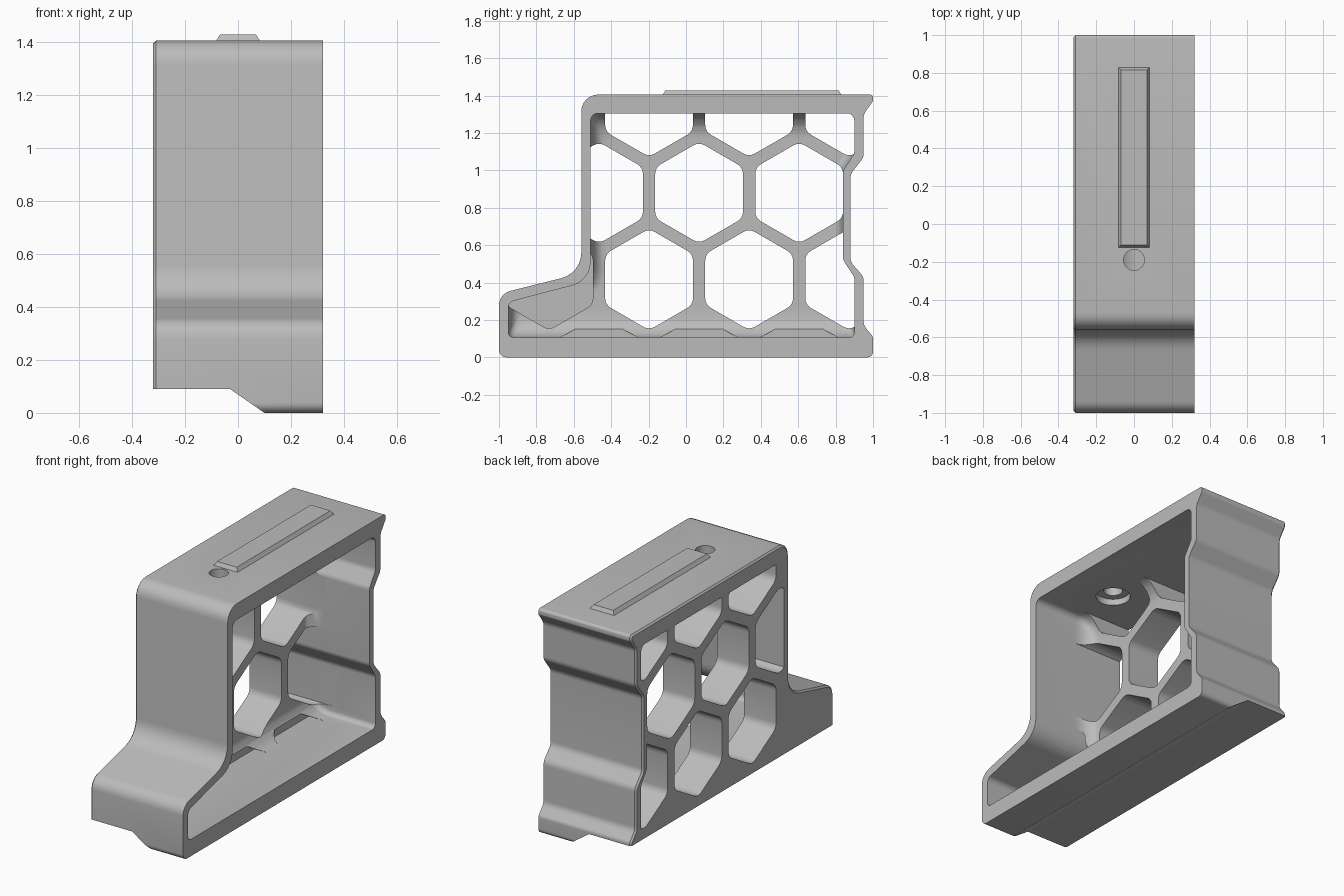
import bpy, bmesh, math
from mathutils import Vector

if "Cube" in bpy.data.objects:
    bpy.data.objects.remove(bpy.data.objects["Cube"])

grey = bpy.data.materials.new("plain grey")
grey.diffuse_color = (0.5, 0.5, 0.5, 1)
grey.use_nodes = True
grey.node_tree.nodes["Principled BSDF"].inputs["Base Color"].default_value = grey.diffuse_color


def inset(corners, dists):
    """Move each edge of a counter-clockwise outline inwards by its own distance."""
    n = len(corners)
    pts = [Vector(c[:2]) for c in corners]
    out = []
    for i in range(n):
        d1 = (pts[i] - pts[i - 1]).normalized()
        d2 = (pts[(i + 1) % n] - pts[i]).normalized()
        n1, n2 = Vector((-d1.y, d1.x)), Vector((-d2.y, d2.x))
        a, b = dists[i - 1], dists[i]
        det = n1.x * n2.y - n1.y * n2.x
        off = Vector(((a * n2.y - b * n1.y) / det, (b * n1.x - a * n2.x) / det))
        out.append((*(pts[i] + off), corners[i][2]))
    return out


def rounded(corners, seg=6):
    """Round the corners of an outline."""
    n = len(corners)
    pts = [Vector(c[:2]) for c in corners]
    out = []
    for i in range(n):
        p = pts[i]
        a, b = pts[i - 1] - p, pts[(i + 1) % n] - p
        half = a.angle(b) / 2
        t = min(corners[i][2] / math.tan(half), 0.47 * a.length, 0.47 * b.length)
        p0, p1 = p + a.normalized() * t, p + b.normalized() * t
        r = t * math.tan(half)
        c = p + (a.normalized() + b.normalized()).normalized() * r / math.sin(half)
        v0, v1 = p0 - c, p1 - c
        sweep = v0.angle(v1)
        for k in range(seg + 1):
            f = k / seg
            out.append(c + (v0 * math.sin((1 - f) * sweep) + v1 * math.sin(f * sweep)) / math.sin(sweep))
    return out


def loft(bm, loops):
    """Skin (x, outline) loops along x and cap both ends."""
    rows = [[bm.verts.new((x, p[0], p[1])) for p in pts] for x, pts in loops]
    n = len(rows[0])
    for r0, r1 in zip(rows, rows[1:]):
        for i in range(n):
            j = (i + 1) % n
            bm.faces.new((r0[i], r0[j], r1[j], r1[i]))
    bm.faces.new(rows[0][::-1])
    bm.faces.new(rows[-1])


def finish(name, bm):
    bmesh.ops.recalc_face_normals(bm, faces=bm.faces)
    me = bpy.data.meshes.new(name)
    bm.to_mesh(me)
    bm.free()
    ob = bpy.data.objects.new(name, me)
    me.materials.append(grey)
    bpy.context.collection.objects.link(ob)
    return ob


def prism(name, loops):
    bm = bmesh.new()
    loft(bm, loops)
    return finish(name, bm)


def boolean(ob, cutter, op='DIFFERENCE'):
    m = ob.modifiers.new("cut", 'BOOLEAN')
    m.operation, m.solver, m.object = op, 'EXACT', cutter
    bpy.context.view_layer.objects.active = ob
    bpy.ops.object.modifier_apply(modifier=m.name)
    bpy.data.objects.remove(cutter)


def cylinder(r, z0, z1):
    bm = bmesh.new()
    bmesh.ops.create_cone(bm, cap_ends=True, segments=40, radius1=r, radius2=r, depth=z1 - z0)
    bmesh.ops.translate(bm, verts=bm.verts, vec=(0, -0.19, (z0 + z1) / 2))
    return finish("drill", bm)


# side outlines as (y, z, corner radius)
OUTER = [(-1, 0, .04), (1, 0, .03), (1, .11, .03), (.95, .17, .06), (.95, .43, .06),
         (.88, .51, .06), (.88, .98, .06), (.95, 1.07, .06), (.95, 1.30, .06),
         (1, 1.37, .02), (1, 1.405, .02), (-.56, 1.405, .09), (-.56, .45, .14), (-1, .34, .08)]
INNER = [(-.95, .105, .03), (.9, .105, .03), (.9, .43, .05), (.84, .52, .05), (.84, 1.0, .05),
         (.9, 1.09, .05), (.9, 1.305, .04), (-.51, 1.305, .04), (-.51, .41, .13), (-.95, .295, .04)]
FILLET = [.1, .04, .04, .04, .04, .04, .14, .08, .06, .06]
PLATE = -0.10  # inner face of the honeycomb wall

# main body with a softened left edge
body = prism("honeycomb_body", [(-.32, rounded(inset(OUTER, [.01] * 14))),
                                (-.31, rounded(OUTER)), (.32, rounded(OUTER))])

# stepped underside
bm = bmesh.new()
ends = [[bm.verts.new((x, y, z)) for x, z in
         ((-.5, -.1), (-.5, .09), (-.03, .09), (.1, 0), (.1, -.1))] for y in (-1.2, 1.2)]
for i in range(5):
    j = (i + 1) % 5
    bm.faces.new((ends[0][i], ends[0][j], ends[1][j], ends[1][i]))
bm.faces.new(ends[0])
bm.faces.new(ends[1][::-1])
boolean(body, finish("underside_cut", bm))

# open cavity, filleted where it meets the honeycomb wall
loops = [(.5, rounded(INNER))]
for k in range(7):
    a = k / 6 * math.pi / 2
    loops.append((PLATE + .12 * (1 - math.sin(a)),
                  rounded(inset(INNER, [d * (1 - math.cos(a)) for d in FILLET]))))
boolean(body, prism("cavity", loops))


# hexagonal cells clipped to the cavity outline
def cells(centres, x0, x1):
    bm = bmesh.new()
    for y, z in centres:
        hexa = [(y + .271 * math.cos(math.radians(30 + 60 * i)),
                 z + .271 * math.sin(math.radians(30 + 60 * i)), .06) for i in range(6)]
        loft(bm, [(x0, rounded(hexa, 4)), (x1, rounded(hexa, 4))])
    ob = finish("cells", bm)
    boolean(ob, prism("clip", [(-.6, rounded(INNER)), (.6, rounded(INNER))]), 'INTERSECT')
    return ob


P = .535
through = [(.07 + P * i, .88) for i in (-1, 0, 1)]
through += [(-.1975 + P * i, z) for i in (0, 1, 2) for z in (.417, 1.343)]
boolean(body, cells(through, -.45, .1))
boolean(body, cells([(-.1975 - P, .417)], -.17, .1))                        # blind toe cell
boolean(body, cells([(.07 + P * i, -.046) for i in (-1, 0, 1)], -.08, .1))  # floor pockets

# screw hole, counterbore and clearance under the top
for r, z0, z1 in ((.055, 1.2, 1.6), (.1, 1.2, 1.345), (.17, 1.18, 1.305)):
    boolean(body, cylinder(r, z0, z1))

# raised rail on top with chamfered rim
bm = bmesh.new()
bmesh.ops.create_cube(bm, size=1)
for v in bm.verts:
    s = .068 if v.co.z > 0 else .085
    e = .463 if v.co.z > 0 else .478
    v.co = (math.copysign(s, v.co.x), .353 + math.copysign(e, v.co.y), 1.428 if v.co.z > 0 else 1.402)
rail = finish("top_rail", bm)

for ob in (body, rail):
    bpy.ops.object.select_all(action='DESELECT')
    ob.select_set(True)
    bpy.context.view_layer.objects.active = ob
    bpy.ops.object.shade_smooth_by_angle(angle=math.radians(30))
